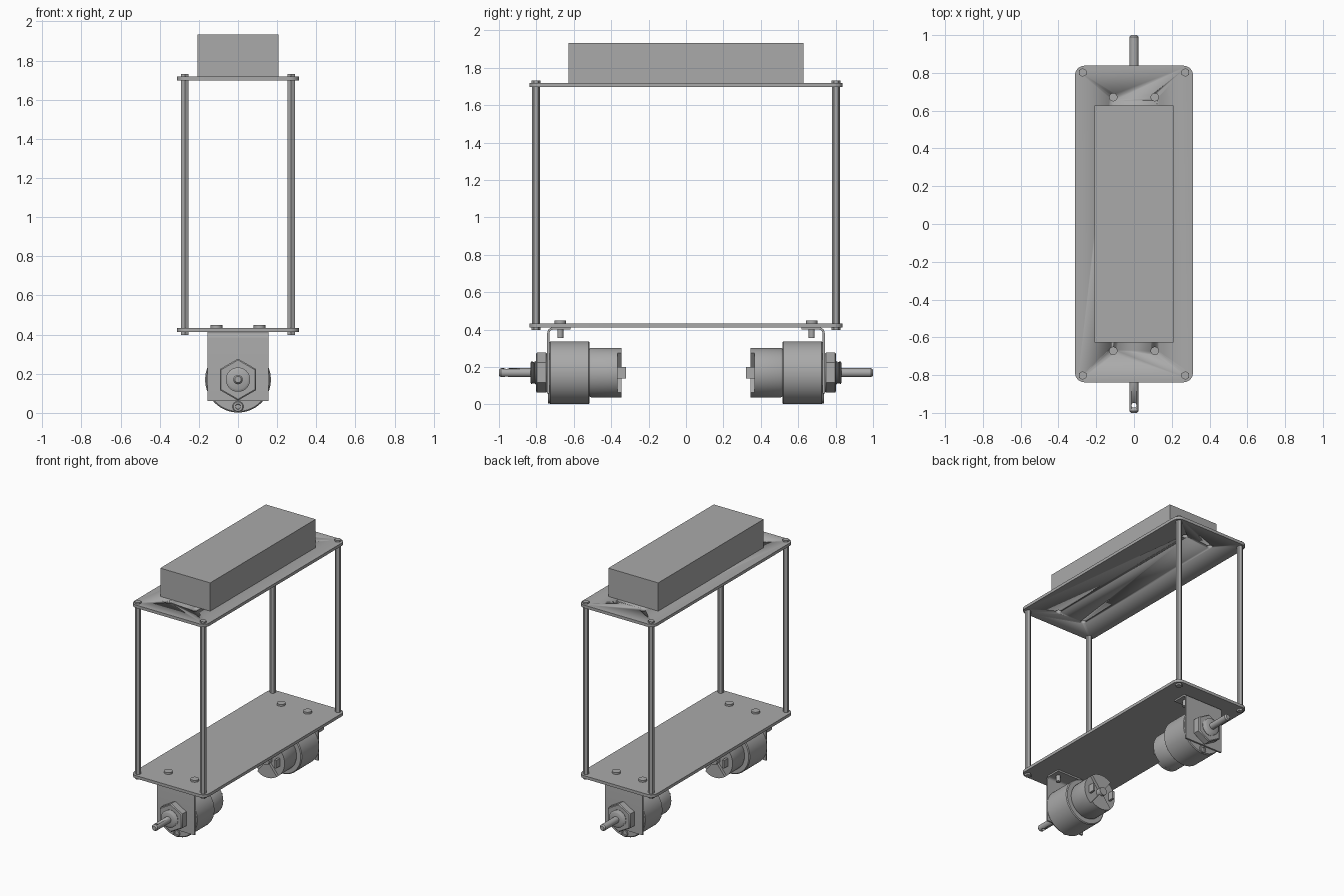
import bpy, bmesh, math
from mathutils import Matrix, Vector

if "Cube" in bpy.data.objects:
    bpy.data.objects.remove(bpy.data.objects["Cube"], do_unlink=True)

grey = bpy.data.materials.new("plain grey")
grey.use_nodes = True
colour = (0.4, 0.4, 0.4, 1)
grey.diffuse_color = colour
grey.node_tree.nodes["Principled BSDF"].inputs["Base Color"].default_value = colour


def finish(name, bm, smooth=True):
    bmesh.ops.recalc_face_normals(bm, faces=bm.faces)
    mesh = bpy.data.meshes.new(name)
    bm.to_mesh(mesh)
    bm.free()
    mesh.materials.append(grey)
    obj = bpy.data.objects.new(name, mesh)
    bpy.context.collection.objects.link(obj)
    if smooth:
        bpy.ops.object.select_all(action='DESELECT')
        obj.select_set(True)
        bpy.context.view_layer.objects.active = obj
        bpy.ops.object.shade_smooth_by_angle(angle=math.radians(30))
    return obj


def prism(name, outline, depth, frame):
    """Extrude a 2D outline along local z, then place it with a matrix."""
    bm = bmesh.new()
    face = bm.faces.new([bm.verts.new((a, b, 0)) for a, b in outline])
    new = bmesh.ops.extrude_face_region(bm, geom=[face])["geom"]
    bmesh.ops.translate(bm, vec=(0, 0, depth),
                        verts=[v for v in new if isinstance(v, bmesh.types.BMVert)])
    bm.transform(frame)
    return finish(name, bm)


def ngon(radius, sides, start=0):
    return [(radius * math.cos(start + math.tau * i / sides),
             radius * math.sin(start + math.tau * i / sides)) for i in range(sides)]


def post(name, x, y, z0, z1, radius, sides=24):
    return prism(name, ngon(radius, sides, math.pi / 2), z1 - z0,
                 Matrix.Translation((x, y, z0)))


def box(name, lo, hi):
    lo, hi = Vector(lo), Vector(hi)
    bm = bmesh.new()
    bmesh.ops.create_cube(bm, size=1)
    for v in bm.verts:
        v.co = (lo + hi) / 2 + v.co * (hi - lo)
    return finish(name, bm, False)


def lathe(name, profile, frame, steps=48):
    """Spin (radius, distance) points around local z."""
    bm = bmesh.new()
    verts = [bm.verts.new((r, 0, d)) for r, d in profile]
    edges = [bm.edges.new(p) for p in zip(verts, verts[1:])]
    bmesh.ops.spin(bm, geom=verts + edges, cent=(0, 0, 0), axis=(0, 0, 1),
                   angle=math.tau, steps=steps)
    bmesh.ops.remove_doubles(bm, verts=bm.verts, dist=1e-5)
    bm.transform(frame)
    return finish(name, bm)


def cut(obj, cutter):
    mod = obj.modifiers.new("hole", 'BOOLEAN')
    mod.operation, mod.object, mod.solver = 'DIFFERENCE', cutter, 'EXACT'
    bpy.context.view_layer.objects.active = obj
    bpy.ops.object.modifier_apply(modifier=mod.name)
    bpy.data.objects.remove(cutter, do_unlink=True)


# Rounded deck plates
def deck(name, z0, z1):
    outline = []
    for k, (sx, sy) in enumerate([(1, 1), (-1, 1), (-1, -1), (1, -1)]):
        for i in range(9):
            a = math.pi / 2 * (k + i / 8)
            outline.append((sx * 0.262 + 0.05 * math.cos(a), sy * 0.788 + 0.05 * math.sin(a)))
    return prism(name, outline, z1 - z0, Matrix.Translation((0, 0, z0)))


lower_deck = deck("lower_deck", 0.412, 0.434)
upper_deck = deck("upper_deck", 1.697, 1.719)
box("battery_box", (-0.208, -0.628, 1.719), (0.208, 0.628, 1.932))

# Corner standoffs with their screws, deck holes and bracket bolts
for sx in (-1, 1):
    for sy in (-1, 1):
        x, y = sx * 0.272, sy * 0.802
        post("standoff", x, y, 0.434, 1.697, 0.021, 6)
        post("upper_screw_head", x, y, 1.719, 1.732, 0.023, 6)
        post("lower_screw_head", x, y, 0.398, 0.412, 0.023, 6)
        x, y = sx * 0.11, sy * 0.672
        cut(upper_deck, post("hole_cutter", x, y, 1.6, 1.8, 0.02))
        post("bracket_bolt_head", x, y, 0.434, 0.448, 0.03)
        post("bracket_bolt_shank", x, y, 0.355, 0.434, 0.016)


# Gear motor with its bracket; local z points outwards along the axle
def motor(side, turn):
    base = Matrix.Rotation(turn, 4, 'Z')
    axle = base @ Matrix.Translation((0, 0, 0.17)) @ Matrix.Rotation(math.pi / 2, 4, 'X')

    def at(x, y, d):
        return axle @ Matrix.Translation((x, y, d))

    # Bent bracket, outline in the side plane
    t, r = 0.012, 0.03
    bend = [math.pi / 2 * i / 6 for i in range(7)]
    outer = [(0.742 - r + r * math.cos(a), 0.412 - r + r * math.sin(a)) for a in bend]
    inner = [(0.742 - r + (r - t) * math.cos(a), 0.412 - r + (r - t) * math.sin(a)) for a in bend]
    outline = ([(0.742, 0.06)] + outer + [(0.618, 0.412), (0.618, 0.412 - t)]
               + inner[::-1] + [(0.742 - t, 0.06)])
    # outline (distance, height) extruded across x
    frame = base @ Matrix(((0, 0, 1, -0.157), (-1, 0, 0, 0), (0, 1, 0, 0), (0, 0, 0, 1)))
    prism(side + "_bracket", outline, 0.314, frame)

    lathe(side + "_gearbox", [(0, 0.515), (0.162, 0.515), (0.168, 0.521), (0.168, 0.724),
                              (0.162, 0.73), (0, 0.73)], axle, 64)
    lathe(side + "_motor_can", [(0, 0.365), (0.133, 0.365), (0.133, 0.505), (0.128, 0.515),
                                (0, 0.515)], axle)
    # End cap wedges, boss and terminals
    for k in (0, 1):
        mid = math.pi / 2 + k * math.pi
        arc = [mid + math.radians(38) * (i / 6 - 1) for i in range(13)]
        wedge = [(0.133 * math.cos(a), 0.133 * math.sin(a)) for a in arc]
        prism(side + "_end_wedge", [(0, 0)] + wedge, 0.025, at(0, 0, 0.345))
        s = 1 - 2 * k
        prism(side + "_terminal", [(-0.008, -0.03), (0.008, -0.03), (0.008, 0.03), (-0.008, 0.03)],
              0.05, at(s * 0.085, 0, 0.32))
    prism(side + "_end_boss", ngon(0.03, 24), 0.045, at(0, 0, 0.325))

    # Chamfered hexagon nut
    nut = prism(side + "_nut", ngon(0.107, 6, math.pi / 2), 0.06, at(0, 0, 0.742))
    mod = nut.modifiers.new("chamfer", 'BEVEL')
    mod.width, mod.segments = 0.006, 1
    mod.limit_method, mod.angle_limit = 'ANGLE', math.radians(80)

    # Threaded bushing
    thread = [(0, 0.742), (0.055, 0.742)]
    for i in range(4):
        thread += [(0.062, 0.805 + i * 0.007), (0.055, 0.8085 + i * 0.007)]
    lathe(side + "_bushing", thread + [(0.05, 0.832), (0, 0.832)], axle)

    # Axle with cross hole, and the gearbox screw
    shaft = lathe(side + "_axle", [(0, 0.82), (0.024, 0.82), (0.024, 0.99), (0.016, 1.0),
                                   (0, 1.0)], axle, 32)
    cutter = prism("pin_cutter", ngon(0.013, 20), 0.2,
                   base @ Matrix.Translation((0, -0.96, 0.07)))
    cut(shaft, cutter)
    lathe(side + "_gearbox_screw", [(0.0, 0.732), (0.012, 0.732), (0.014, 0.738), (0.024, 0.738),
                                    (0.028, 0.734), (0.028, 0.72)], at(0, -0.138, 0), 24)


motor("front", 0)
motor("rear", math.pi)
